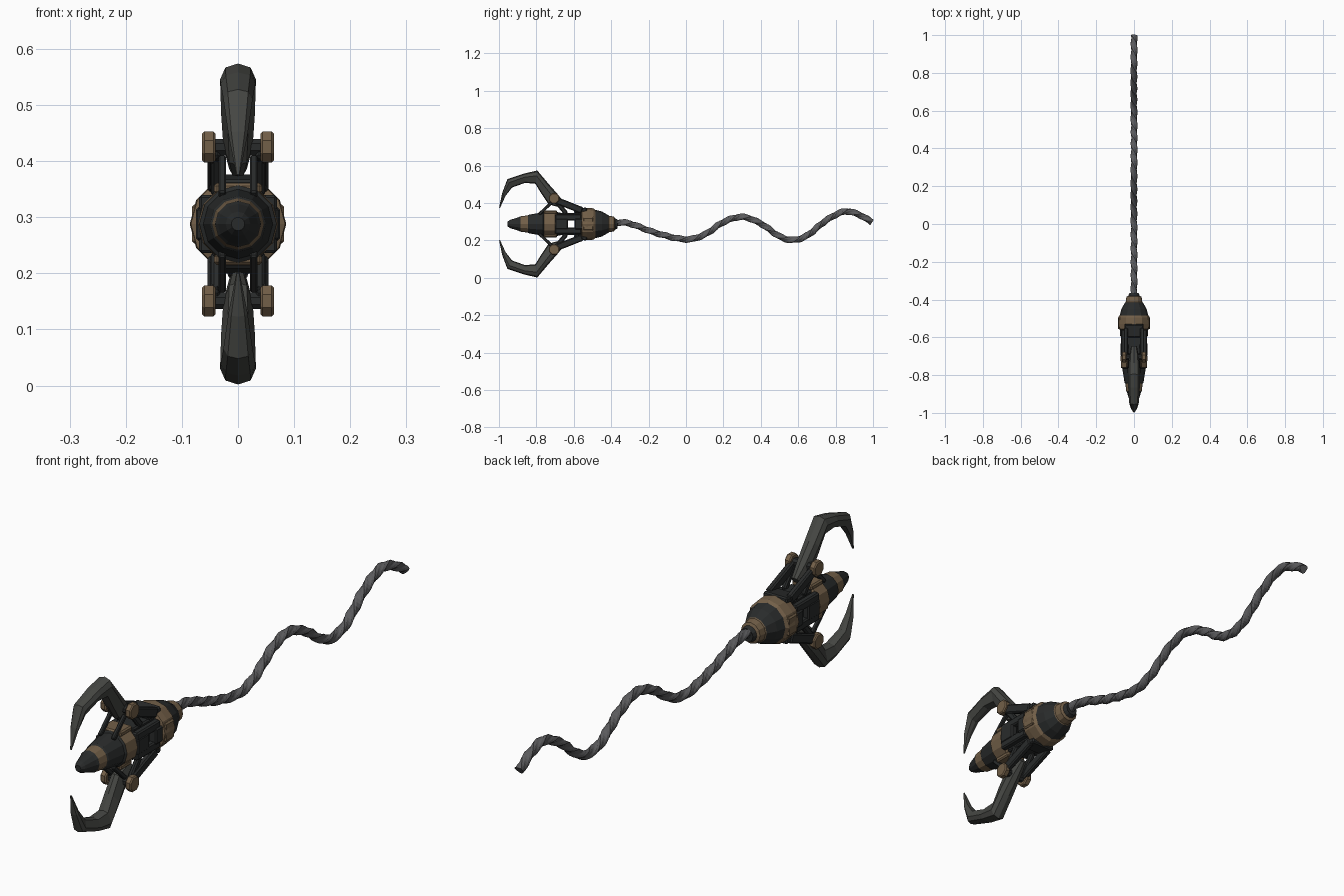
import bpy, bmesh
from math import sin, cos, pi, atan2, hypot
from mathutils import Vector, Matrix

if "Cube" in bpy.data.objects:
    bpy.data.objects.remove(bpy.data.objects["Cube"])

AXIS = 0.288  # height of the long axis


def material(name, rgb):
    m = bpy.data.materials.new(name)
    m.use_nodes = True
    m.diffuse_color = (*rgb, 1)
    m.node_tree.nodes["Principled BSDF"].inputs["Base Color"].default_value = (*rgb, 1)
    return m


DARK = material("dark iron", (0.022, 0.024, 0.024))
CLAW = material("claw steel", (0.06, 0.062, 0.056))
BROWN = material("worn bronze", (0.17, 0.115, 0.065))
ROPE = material("grey rope", (0.105, 0.105, 0.11))


def finish(name, bm, *mats):
    bmesh.ops.recalc_face_normals(bm, faces=bm.faces)
    me = bpy.data.meshes.new(name)
    bm.to_mesh(me)
    bm.free()
    for m in mats:
        me.materials.append(m)
    ob = bpy.data.objects.new(name, me)
    bpy.context.collection.objects.link(ob)
    return ob


def loft(name, rings, *mats, pick=None):
    """Skin closed rings of points, cap both ends; pick gives a material per span."""
    bm = bmesh.new()
    loops = [[bm.verts.new(p) for p in ring] for ring in rings]
    n = len(loops[0])
    for k, (a, b) in enumerate(zip(loops, loops[1:])):
        for i in range(n):
            j = (i + 1) % n
            f = bm.faces.new((a[i], a[j], b[j], b[i]))
            f.material_index = pick[k] if pick else 0
    bm.faces.new(loops[0])
    bm.faces.new(loops[-1])
    return finish(name, bm, *mats)


def lathe(name, profile, sides, *mats, pick=None):
    """Turn (y, radius) pairs about the long axis."""
    rings = [[(r * cos(2 * pi * i / sides), y, AXIS + r * sin(2 * pi * i / sides))
              for i in range(sides)] for y, r in profile]
    return loft(name, rings, *mats, pick=pick)


def bar(name, a, b, width, thick, mat, bevel=0.005):
    """Bevelled bar from a to b: width across x, thick in the side plane."""
    a, b = Vector(a), Vector(b)
    bm = bmesh.new()
    bmesh.ops.create_cube(bm, size=1)
    d = b - a
    bmesh.ops.scale(bm, vec=(width, d.length, thick), verts=bm.verts)
    bmesh.ops.bevel(bm, geom=bm.edges[:], offset=bevel, segments=1, affect='EDGES')
    turn = Matrix.Rotation(atan2(d.z, d.y), 4, 'X')
    bmesh.ops.transform(bm, matrix=Matrix.Translation((a + b) / 2) @ turn, verts=bm.verts)
    return finish(name, bm, mat)


def knuckle(name, x, y, z, radius, length, mat, sides=8):
    """Short bevelled drum lying along x."""
    bm = bmesh.new()
    bmesh.ops.create_cone(bm, cap_ends=True, segments=sides, radius1=radius,
                          radius2=radius, depth=length)
    caps = [e for e in bm.edges if abs(e.verts[0].co.z - e.verts[1].co.z) < 1e-5]
    bmesh.ops.bevel(bm, geom=caps, offset=0.004, segments=1, affect='EDGES')
    place = Matrix.Translation((x, y, z)) @ Matrix.Rotation(pi / 2, 4, 'Y') \
        @ Matrix.Rotation(pi / sides, 4, 'Z')
    bmesh.ops.transform(bm, matrix=place, verts=bm.verts)
    return finish(name, bm, mat)


# Pointed nose with bronze bands
lathe("nose", [(-0.955, 0.012), (-0.94, 0.022), (-0.895, 0.036), (-0.885, 0.041),
               (-0.845, 0.046), (-0.84, 0.05), (-0.765, 0.062), (-0.76, 0.069),
               (-0.70, 0.071), (-0.69, 0.064), (-0.67, 0.06)], 12, DARK, BROWN,
      pick=[0, 0, 0, 1, 0, 0, 0, 1, 1, 0])

# Main ring, rear dome and rope collar
lathe("rear_housing", [(-0.585, 0.066), (-0.56, 0.072), (-0.555, 0.084), (-0.53, 0.086),
                       (-0.495, 0.084), (-0.485, 0.076), (-0.45, 0.067), (-0.415, 0.047),
                       (-0.412, 0.044), (-0.385, 0.04), (-0.38, 0.03), (-0.365, 0.024)],
      12, DARK, BROWN, pick=[0, 1, 1, 1, 1, 0, 0, 1, 1, 1, 0])

# Open cage between nose and ring, with a slot through the sides
for s, label in ((1, "upper"), (-1, "lower")):
    bar(label + "_core", (0, -0.69, AXIS + s * 0.042), (0, -0.56, AXIS + s * 0.042),
        0.09, 0.036, DARK)
    for x, side in ((0.055, "left"), (-0.055, "right")):
        bar(f"{label}_{side}_cage_bar", (x, -0.70, AXIS + s * 0.036),
            (x * 1.06, -0.56, AXIS + s * 0.036), 0.026, 0.032, DARK)
for x, side in ((0.058, "left"), (-0.058, "right")):
    bar(side + "_cage_block", (x, -0.70, AXIS), (x, -0.63, AXIS), 0.028, 0.06, DARK)
    bar(side + "_rear_block", (x, -0.595, AXIS), (x, -0.55, AXIS), 0.034, 0.06, DARK)
    bar(side + "_ring_boss", (x * 1.3, -0.55, AXIS), (x * 1.3, -0.495, AXIS),
        0.014, 0.07, BROWN)

# Claw stations: outer (y, z), inner (y, z), half width; z measured from the axis
STATIONS = [((-0.645, 0.108), (-0.66, 0.085), 0.016),
            ((-0.685, 0.158), (-0.735, 0.105), 0.026),
            ((-0.735, 0.215), (-0.775, 0.165), 0.030),
            ((-0.795, 0.286), (-0.805, 0.215), 0.032),
            ((-0.865, 0.270), (-0.86, 0.220), 0.031),
            ((-0.955, 0.240), (-0.93, 0.195), 0.026),
            ((-0.983, 0.165), (-0.965, 0.150), 0.017),
            ((-0.999, 0.088), (-0.994, 0.086), 0.003)]
# Claw section: fraction of half width, fraction from outer to inner edge
SECTION = [(0, 0), (0.7, 0.1), (1, 0.4), (0.6, 0.92), (0, 1),
           (-0.6, 0.92), (-1, 0.4), (-0.7, 0.1)]

for s, label in ((1, "upper"), (-1, "lower")):
    rings = [[(u * w, oy + (iy - oy) * t, AXIS + s * (oz + (iz - oz) * t))
              for u, t in SECTION] for (oy, oz), (iy, iz), w in STATIONS]
    loft(label + "_claw", rings, CLAW)
    hinge = AXIS + s * 0.137
    knuckle(label + "_hinge_pin", 0, -0.705, hinge, 0.016, 0.10, DARK)
    bar(label + "_mount", (0, -0.60, AXIS + s * 0.068), (0, -0.53, AXIS + s * 0.078),
        0.10, 0.022, DARK)
    bar(label + "_saddle", (0, -0.76, AXIS + s * 0.063), (0, -0.69, AXIS + s * 0.063),
        0.085, 0.02, BROWN)
    for x, side in ((0.043, "left"), (-0.043, "right")):
        tag = f"{label}_{side}_"
        knuckle(tag + "hinge_cap", x * 1.21, -0.705, hinge, 0.03, 0.024, BROWN)
        bar(tag + "arm", (x, -0.555, AXIS + s * 0.072), (x, -0.715, AXIS + s * 0.135),
            0.022, 0.036, DARK)
        bar(tag + "brace", (x * 0.9, -0.64, AXIS + s * 0.055),
            (x * 0.9, -0.70, AXIS + s * 0.128), 0.018, 0.024, DARK)
        bar(tag + "front_strut", (x * 0.65, -0.785, AXIS + s * 0.052),
            (x * 0.65, -0.715, AXIS + s * 0.118), 0.014, 0.016, DARK, 0.003)

# Wavy rope: a three-strand section twisted along a smooth path
PATH = [(-0.46, 0.292), (-0.38, 0.295), (-0.30, 0.29), (-0.15, 0.237), (0, 0.206),
        (0.1, 0.232), (0.2, 0.298), (0.3, 0.326), (0.4, 0.29), (0.5, 0.222),
        (0.575, 0.203), (0.65, 0.228), (0.75, 0.308), (0.845, 0.354), (0.92, 0.34),
        (0.995, 0.297), (1.06, 0.25)]


def along(k, t):
    """Smooth interpolation through the path points."""
    p = [Vector(q) for q in PATH[k - 1:k + 3]]
    return 0.5 * (2 * p[1] + (p[2] - p[0]) * t + (2 * p[0] - 5 * p[1] + 4 * p[2] - p[3]) * t * t
                  + (3 * p[1] - p[0] - 3 * p[2] + p[3]) * t ** 3)


points = [along(k, i / 10) for k in range(1, len(PATH) - 2) for i in range(10)]
points.append(Vector(PATH[-2]))
rings, travelled = [], 0
for i, p in enumerate(points):
    before, after = points[max(i - 1, 0)], points[min(i + 1, len(points) - 1)]
    tangent = (after - before).normalized()
    travelled += hypot(*(p - before))
    ring = []
    for j in range(12):
        a = 2 * pi * j / 12 + travelled * 28
        r = 0.0165 + 0.0025 * cos(3 * 2 * pi * j / 12)
        ring.append((r * cos(a), p.x - tangent.y * r * sin(a), p.y + tangent.x * r * sin(a)))
    rings.append(ring)
loft("rope", rings, ROPE)
